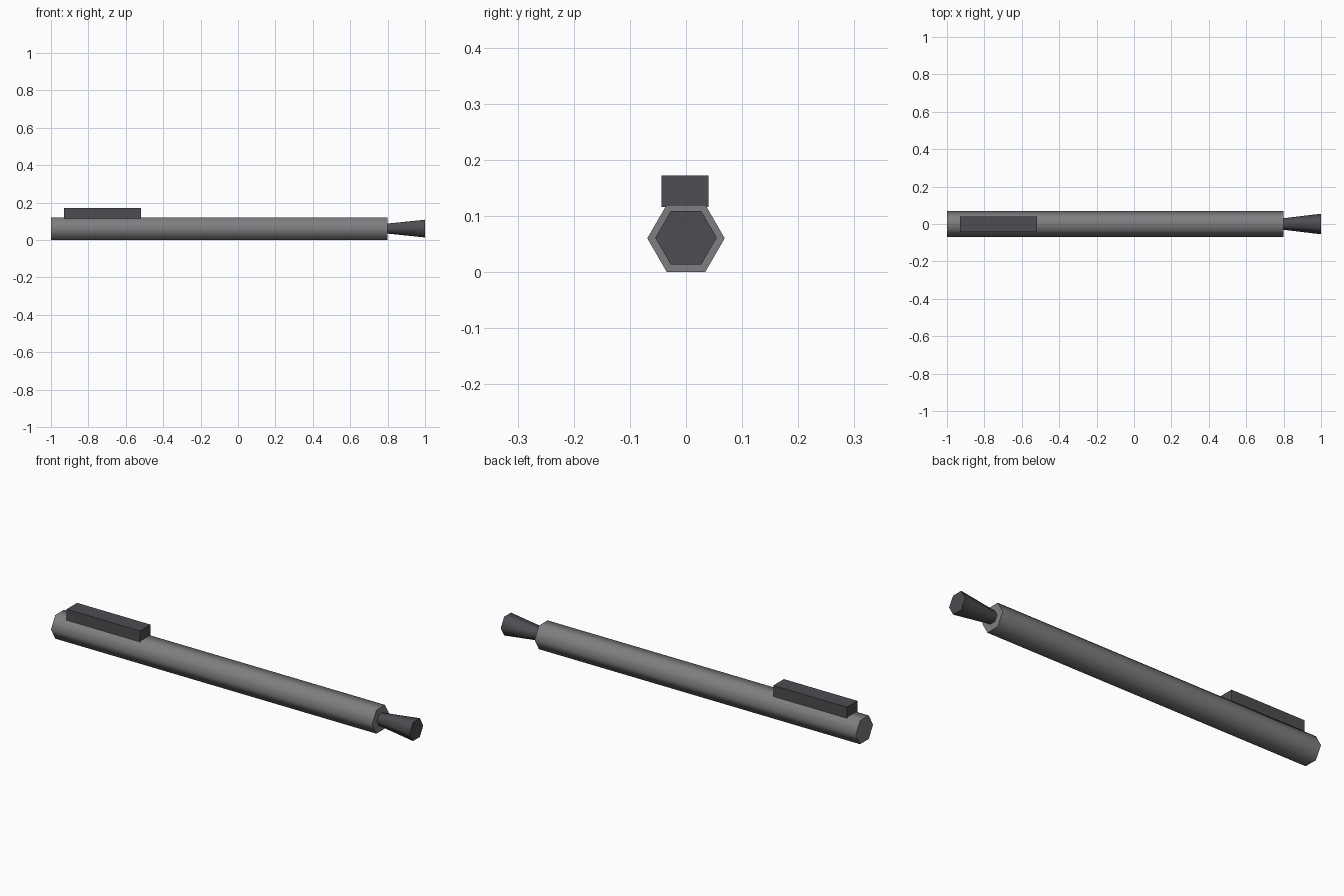
import bpy
from math import pi, radians

if "Cube" in bpy.data.objects:
    bpy.data.objects.remove(bpy.data.objects["Cube"])


def material(name, rgb):
    m = bpy.data.materials.new(name)
    m.diffuse_color = (*rgb, 1)
    m.use_nodes = True
    m.node_tree.nodes["Principled BSDF"].inputs["Base Color"].default_value = m.diffuse_color
    return m


body_grey = material("body_grey", (0.21, 0.21, 0.22))
dark_grey = material("dark_grey", (0.075, 0.075, 0.085))


def hex_rod(name, x0, x1, r0, r1, z, mat):
    """Six-sided rod along x with flat top and bottom, smooth sides."""
    bpy.ops.mesh.primitive_cone_add(vertices=6, radius1=r0, radius2=r1,
                                    depth=x1 - x0,
                                    location=((x0 + x1) / 2, 0, z),
                                    rotation=(0, pi / 2, 0))
    ob = bpy.context.object
    ob.name = name
    ob.data.materials.append(mat)
    bpy.ops.object.transform_apply(location=False, rotation=True, scale=False)
    bpy.ops.object.shade_smooth_by_angle(angle=radians(70))
    return ob


# Barrel and flared tip
hex_rod("barrel", -1.0, 0.8, 0.069, 0.069, 0.06, body_grey)
hex_rod("tip", 0.8, 1.0, 0.031, 0.0548, 0.061, dark_grey)

# Pocket clip on top
bpy.ops.mesh.primitive_cube_add(size=1, location=(-0.724, -0.0015, 0.1435))
clip = bpy.context.object
clip.name = "clip"
clip.scale = (0.412, 0.084, 0.056)
bpy.ops.object.transform_apply(location=False, rotation=False, scale=True)
clip.data.materials.append(dark_grey)
